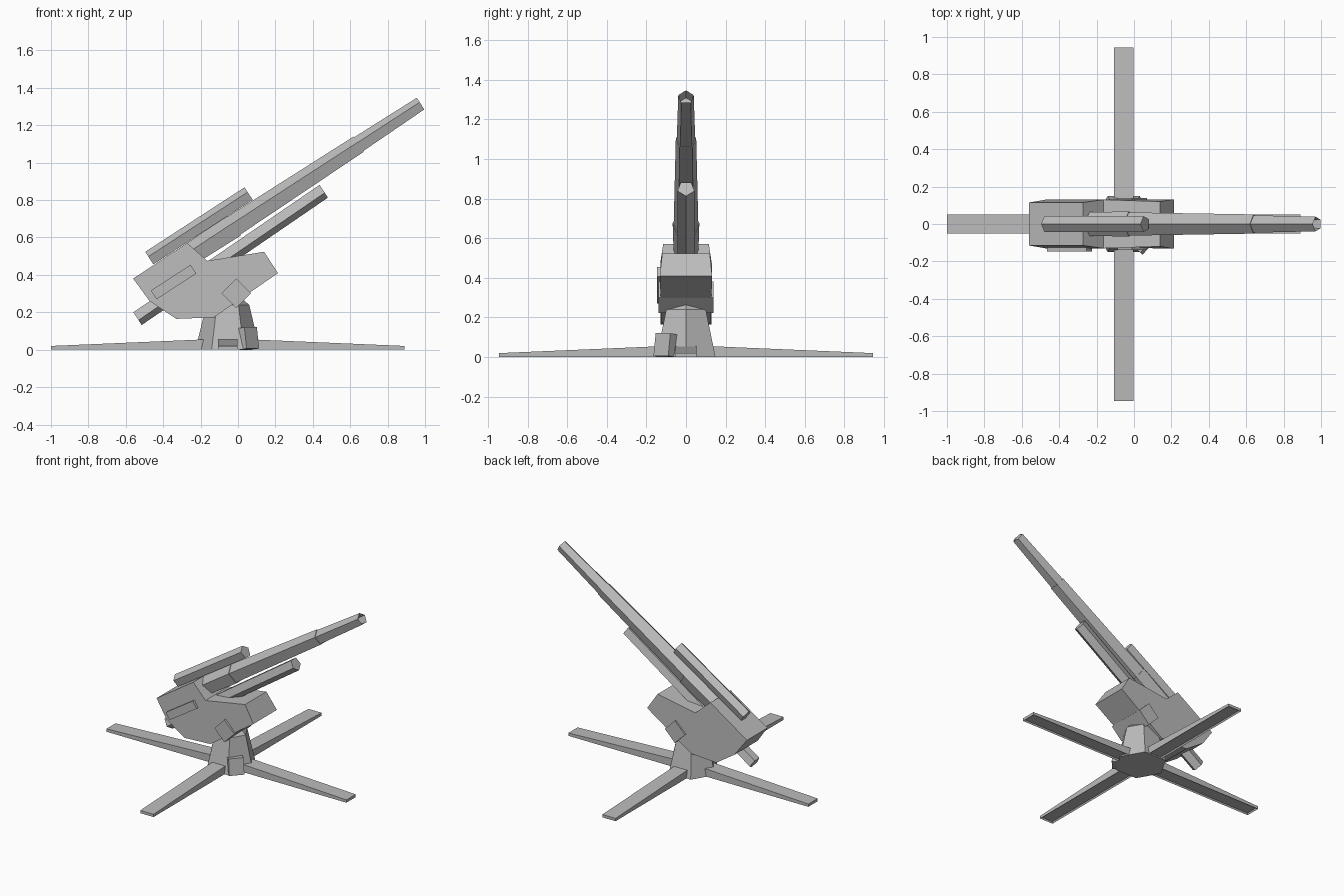
import bpy, bmesh, math
from mathutils import Matrix, Vector

cube = bpy.data.objects.get("Cube")
if cube:
    bpy.data.objects.remove(cube, do_unlink=True)

grey = bpy.data.materials.new("painted_grey")
grey.use_nodes = True
colour = (0.5, 0.5, 0.5, 1)
grey.diffuse_color = colour
grey.node_tree.nodes["Principled BSDF"].inputs["Base Color"].default_value = colour

ELEVATION = Matrix.Rotation(math.radians(-33), 4, 'Y')
BASE = Matrix.Translation((-0.055, 0, 0))


def finish(name, bm, matrix):
    bmesh.ops.recalc_face_normals(bm, faces=bm.faces)
    mesh = bpy.data.meshes.new(name)
    bm.to_mesh(mesh)
    bm.free()
    mesh.materials.append(grey)
    obj = bpy.data.objects.new(name, mesh)
    obj.matrix_world = matrix
    bpy.context.collection.objects.link(obj)


def loft(rings):
    """Join rings of points with quads and cap both ends."""
    bm = bmesh.new()
    loops = [[bm.verts.new(p) for p in ring] for ring in rings]
    for a, b in zip(loops, loops[1:]):
        for i in range(len(a)):
            j = (i + 1) % len(a)
            bm.faces.new((a[i], a[j], b[j], b[i]))
    bm.faces.new(loops[0])
    bm.faces.new(loops[-1])
    bmesh.ops.recalc_face_normals(bm, faces=bm.faces)
    return bm


def recess(bm, direction, rim, shift):
    """Sink the face that looks most along a direction."""
    face = max(bm.faces, key=lambda f: f.normal.dot(Vector(direction)))
    bmesh.ops.inset_individual(bm, faces=[face], thickness=rim)
    bmesh.ops.translate(bm, verts=face.verts[:], vec=shift)


def tube(name, stations, up=1, hollow=False):
    """Five-sided tube through (along, height, radius) stations."""
    rings = []
    for s, t, r in stations:
        angles = [math.tau * i / 5 for i in range(5)]
        rings.append([(s, r * math.sin(a), t + up * r * math.cos(a)) for a in angles])
    bm = loft(rings)
    if hollow:
        recess(bm, (1, 0, 0), 0.006, (-0.06, 0, 0))
    finish(name, bm, ELEVATION)


def box(name, size, matrix):
    bm = bmesh.new()
    bmesh.ops.create_cube(bm, size=1)
    bmesh.ops.scale(bm, vec=size, verts=bm.verts)
    finish(name, bm, matrix)


# Four tapering outrigger legs with hollow undersides
for i, name in enumerate(("left_leg", "back_leg", "right_leg", "front_leg")):
    rings = [[(x, -0.052, 0), (x, 0.052, 0), (x, 0.052, z), (x, -0.052, z)]
             for x, z in ((0.1, 0.056), (0.945, 0.02))]
    bm = loft(rings)
    recess(bm, (0, 0, -1), 0.01, (0, 0, 0.01))
    finish(name, bm, BASE @ Matrix.Rotation(i * math.pi / 2, 4, 'Z'))

# Six-sided pedestal with a domed top
rings = []
for r, z in ((0.172, 0), (0.115, 0.24), (0.06, 0.285)):
    rings.append([(r * math.cos(i * math.pi / 3), r * math.sin(i * math.pi / 3), z)
                  for i in range(6)])
finish("pedestal", loft(rings), BASE)

# Control box on the pedestal
box("control_box", (0.05, 0.1, 0.115),
    Matrix.Translation((0.055, -0.105, 0.06)) @ Matrix.Rotation(math.radians(-42), 4, 'Z')
    @ Matrix.Rotation(math.radians(-8), 4, 'Y'))

# Cradle housing: side profile as (along, height, half width)
profile = [(-0.263, 0.624, 0.115), (0.083, 0.627, 0.115), (0.121, 0.488, 0.13),
           (0.402, 0.363, 0.12), (0.402, 0.227, 0.132), (-0.014, 0.215, 0.125),
           (-0.187, 0.318, 0.13), (-0.255, 0.475, 0.13)]
finish("cradle_housing",
       loft([[(s, side * w, t) for s, t, w in profile] for side in (-1, 1)]), ELEVATION)

# Elevation pivot through the housing
box("pivot_block", (0.112, 0.278, 0.112),
    Matrix.Translation((-0.01, 0, 0.302)) @ Matrix.Rotation(math.radians(45), 4, 'Y'))

# Equipment box on the housing side
box("side_box", (0.253, 0.03, 0.056),
    ELEVATION @ Matrix.Translation((-0.092, -0.132, 0.491)))

# Barrel in three tapering sections
tube("barrel_breech", [(0.04, 0.561, 0.065), (0.345, 0.561, 0.071)])
tube("barrel_middle", [(0.3, 0.562, 0.066), (1.14, 0.565, 0.054)])
tube("barrel_muzzle", [(1.08, 0.565, 0.05), (1.535, 0.568, 0.041)], hollow=True)

# Recoil cylinders above and below the barrel
tube("upper_cylinder", [(-0.131, 0.665, 0.044), (0.502, 0.665, 0.044)])
tube("lower_cylinder", [(-0.36, 0.436, 0.045), (0.846, 0.465, 0.045)], up=-1)
